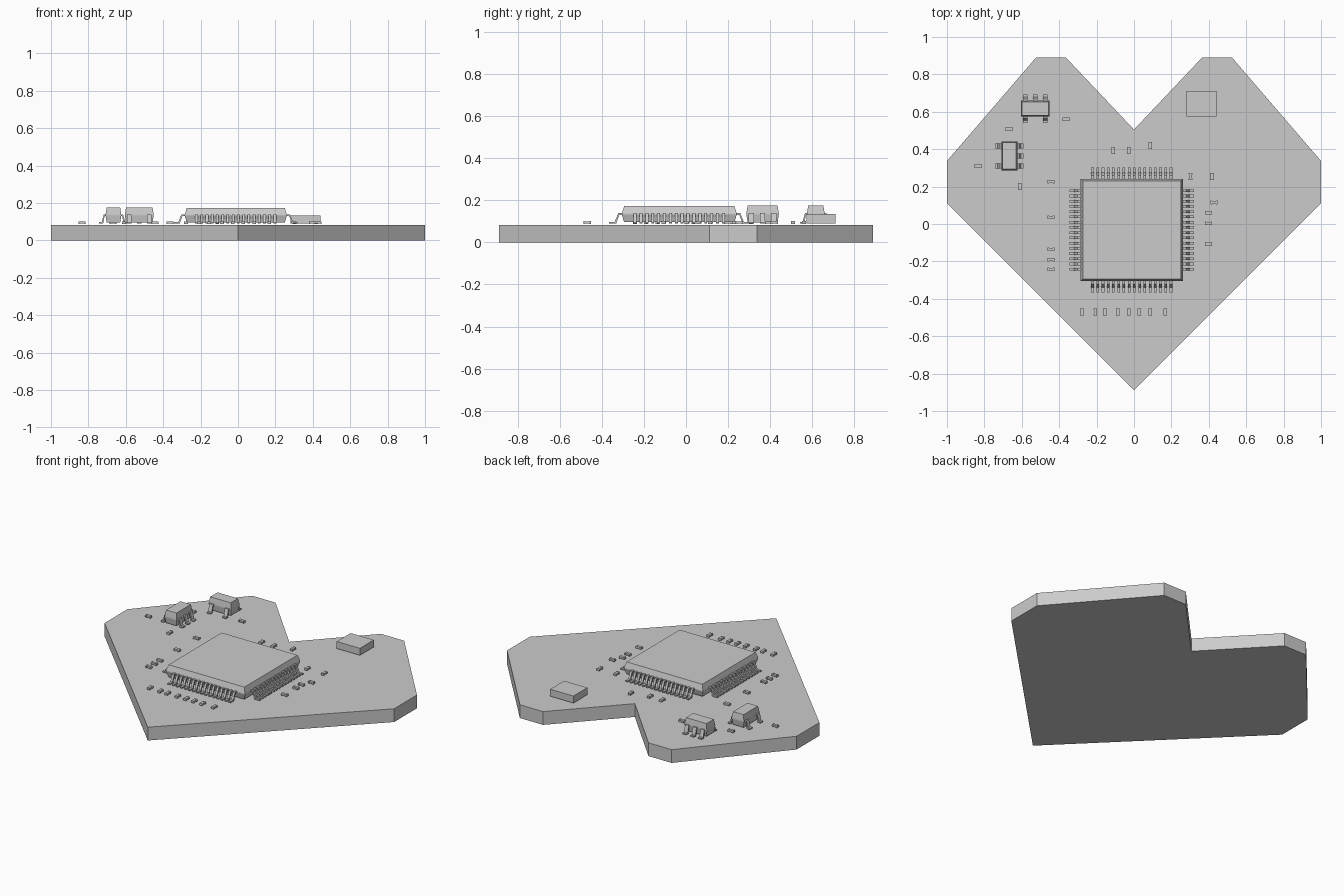
import bpy, bmesh, math
from mathutils import Matrix, Vector

cube = bpy.data.objects.get("Cube")
if cube:
    bpy.data.objects.remove(cube, do_unlink=True)

grey = bpy.data.materials.new("plain_grey")
grey.use_nodes = True
COLOUR = (0.6, 0.6, 0.6, 1)
grey.diffuse_color = COLOUR
grey.node_tree.nodes["Principled BSDF"].inputs["Base Color"].default_value = COLOUR

BOARD_TOP = 0.083
SEAT = 0.089  # underside of the mounted parts


def finish(name, bm):
    bmesh.ops.recalc_face_normals(bm, faces=bm.faces)
    mesh = bpy.data.meshes.new(name)
    bm.to_mesh(mesh)
    bm.free()
    mesh.materials.append(grey)
    obj = bpy.data.objects.new(name, mesh)
    bpy.context.collection.objects.link(obj)
    return obj


def loft(bm, rings):
    """Join a stack of equal rings of points and cap both ends."""
    loops = [[bm.verts.new(p) for p in ring] for ring in rings]
    for a, b in zip(loops, loops[1:]):
        n = len(a)
        for i in range(n):
            bm.faces.new((a[i], a[(i + 1) % n], b[(i + 1) % n], b[i]))
    bm.faces.new(loops[0][::-1])
    bm.faces.new(loops[-1])


def box(bm, centre, size):
    m = Matrix.Translation(centre) @ Matrix.Diagonal((*size, 1))
    bmesh.ops.create_cube(bm, size=1, matrix=m)


def rect(cx, cy, hx, hy, z):
    return [(cx + sx * hx, cy + sy * hy, z)
            for sx, sy in ((-1, -1), (1, -1), (1, 1), (-1, 1))]


def package_body(name, cx, cy, hx, hy, z0, mid, top, taper):
    """Moulded case, widest at the parting line."""
    bm = bmesh.new()
    loft(bm, [rect(cx, cy, hx - taper, hy - taper, z0),
              rect(cx, cy, hx, hy, mid - 0.003),
              rect(cx, cy, hx, hy, mid + 0.003),
              rect(cx, cy, hx - taper, hy - taper, top)])
    finish(name, bm)


def gull_lead(bm, x, y, angle, reach, width, shoulder=0.139, t=0.008):
    """Bent lead starting inside the case and running outward along angle."""
    a, b = reach * 0.28, reach * 0.5
    foot = SEAT
    side = [(-0.015, shoulder), (a, shoulder), (b + t * 0.5, foot + t),
            (reach, foot + t), (reach, foot), (b - t * 0.5, foot),
            (a - t * 0.6, shoulder - t), (-0.015, shoulder - t)]
    m = Matrix.Translation((x, y, 0)) @ Matrix.Rotation(angle, 4, 'Z')
    loft(bm, [[m @ Vector((d, w, z)) for d, z in side]
              for w in (-width / 2, width / 2)])


# Heart-shaped board
half = [(0, -0.89), (1, 0.112), (1, 0.337), (0.524, 0.89), (0.364, 0.89), (0, 0.505)]
outline = half + [(-x, y) for x, y in half[-2:0:-1]]
bm = bmesh.new()
loft(bm, [[(x, y, z) for x, y in outline] for z in (0, BOARD_TOP)])
finish("heart_board", bm)

# Main square chip with sixteen leads per side
CX, CY, H = -0.012, -0.032, 0.273
package_body("main_chip", CX, CY, H, H, 0.096, 0.135, 0.172, 0.011)
bm = bmesh.new()
for side in range(4):
    angle = side * math.pi / 2
    turn = Matrix.Rotation(angle, 2)
    for i in range(16):
        p = turn @ Vector((H, (i - 7.5) * 0.028))
        gull_lead(bm, CX + p.x, CY + p.y, angle, 0.061, 0.014)
finish("main_chip_leads", bm)


# Five-lead regulators: three leads on one long side, two on the other
def regulator(name, cx, cy, angle):
    long, short = 0.077, 0.042
    turned = abs(math.cos(angle)) > 0.5
    hx, hy = (short, long) if turned else (long, short)
    package_body(name, cx, cy, hx, hy, 0.095, 0.135, 0.175, 0.006)
    bm = bmesh.new()
    turn = Matrix.Rotation(angle, 2)
    for flip, offsets in ((0, (-1, 0, 1)), (math.pi, (-1, 1))):
        for k in offsets:
            p = turn @ Vector((short * math.cos(flip), k * 0.0535))
            gull_lead(bm, cx + p.x, cy + p.y, angle + flip, 0.034, 0.025)
    finish(name + "_leads", bm)


regulator("rear_regulator", -0.528, 0.617, math.pi / 2)
regulator("side_regulator", -0.666, 0.364, 0)

# Flat oscillator block
bm = bmesh.new()
box(bm, (0.36, 0.642, 0.112), (0.16, 0.137, 0.044))
finish("oscillator", bm)


# Tiny two-ended components
def chip_parts(name, spots, along_y):
    bm = bmesh.new()
    for x, y in spots:
        for offset, length, width, height in ((0, 0.022, 0.017, 0.011),
                                              (-0.014, 0.008, 0.019, 0.013),
                                              (0.014, 0.008, 0.019, 0.013)):
            where = (x, y + offset) if along_y else (x + offset, y)
            size = (width, length) if along_y else (length, width)
            box(bm, (*where, 0.0945), (*size, height))
    finish(name, bm)


chip_parts("crosswise_parts",
           [(-0.364, 0.56), (-0.668, 0.508), (-0.834, 0.31), (-0.444, 0.227),
            (-0.444, 0.035), (0.428, 0.115)]
           + [(-0.444, y) for y in (-0.136, -0.19, -0.243)]
           + [(0.398, y) for y in (0.059, 0.003, -0.107)], False)
chip_parts("lengthwise_parts",
           [(-0.61, 0.2), (-0.112, 0.393), (-0.027, 0.393), (0.086, 0.42),
            (0.302, 0.254), (0.417, 0.254)]
           + [(x, -0.47) for x in (-0.278, -0.206, -0.155, -0.086,
                                   -0.027, 0.027, 0.086, 0.166)], True)
